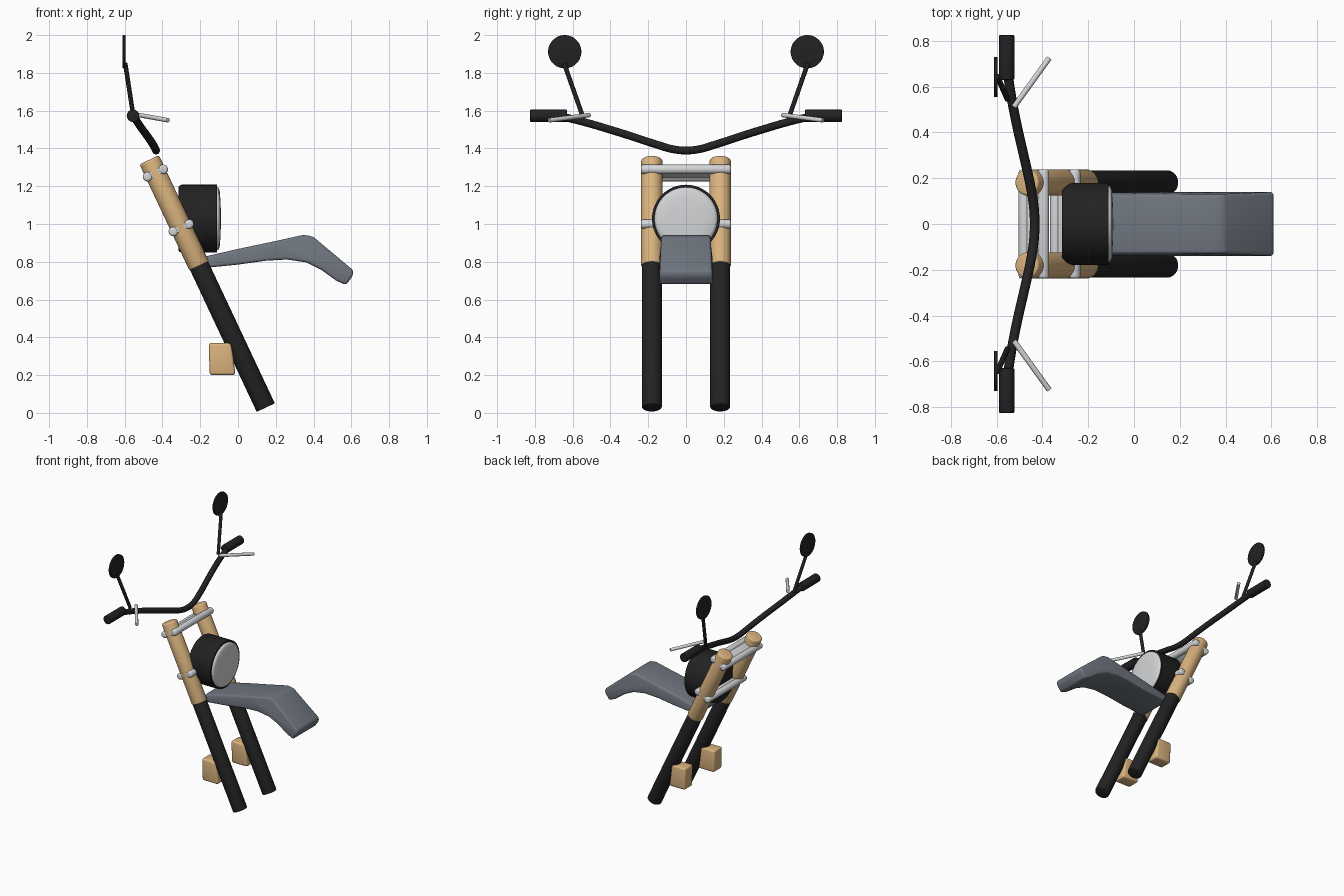
import bpy, bmesh, math
from mathutils import Vector, Matrix

if "Cube" in bpy.data.objects:
    bpy.data.objects.remove(bpy.data.objects["Cube"])


def material(name, rgb):
    m = bpy.data.materials.new(name)
    m.diffuse_color = (*rgb, 1)
    m.use_nodes = True
    m.node_tree.nodes["Principled BSDF"].inputs["Base Color"].default_value = m.diffuse_color
    return m


BLACK = material("black", (0.016, 0.016, 0.016))
TAN = material("tan", (0.70, 0.45, 0.21))
SILVER = material("silver", (0.66, 0.67, 0.68))
SLATE = material("slate grey", (0.16, 0.18, 0.215))


def finish(bm, name, mat, bevel=0, segments=3, angle=35):
    bmesh.ops.recalc_face_normals(bm, faces=bm.faces)
    me = bpy.data.meshes.new(name)
    bm.to_mesh(me)
    bm.free()
    me.materials.append(mat)
    ob = bpy.data.objects.new(name, me)
    bpy.context.collection.objects.link(ob)
    bpy.ops.object.select_all(action='DESELECT')
    ob.select_set(True)
    bpy.context.view_layer.objects.active = ob
    if bevel:
        mod = ob.modifiers.new("round_edges", 'BEVEL')
        mod.width = bevel
        mod.segments = segments
        mod.limit_method = 'ANGLE'
        mod.angle_limit = math.radians(30)
        bpy.ops.object.modifier_apply(modifier=mod.name)
    bpy.ops.object.shade_smooth_by_angle(angle=math.radians(angle))
    return ob


def rod(name, a, b, r, mat, bevel=0, sides=32):
    a, b = Vector(a), Vector(b)
    turn = (b - a).to_track_quat('Z', 'Y').to_matrix().to_4x4()
    bm = bmesh.new()
    bmesh.ops.create_cone(bm, cap_ends=True, segments=sides, radius1=r, radius2=r,
                          depth=(b - a).length,
                          matrix=Matrix.Translation((a + b) / 2) @ turn)
    return finish(bm, name, mat, bevel)


def box(name, centre, size, mat, bevel, tilt=0):
    bm = bmesh.new()
    bmesh.ops.create_cube(bm, size=1, matrix=Matrix.Translation(centre)
                          @ Matrix.Rotation(tilt, 4, 'Y') @ Matrix.Diagonal((*size, 1)))
    return finish(bm, name, mat, bevel)


def extrude(name, profile, half_width, mat, bevel):
    """Extrude an x-z outline along y; half_width(i) gives the width per point."""
    bm = bmesh.new()
    sides = [[bm.verts.new((x, s * half_width(i), z)) for i, (x, z) in enumerate(profile)]
             for s in (-1, 1)]
    n = len(profile)
    for side in sides:
        bm.faces.new(side)
    for i in range(n):
        j = (i + 1) % n
        bm.faces.new((sides[0][i], sides[0][j], sides[1][j], sides[1][i]))
    return finish(bm, name, mat, bevel)


# Raked fork axis
BOTTOM, TOP = Vector((0.147, 0, 0.028)), Vector((-0.47, 0, 1.34))
AXIS = (TOP - BOTTOM).normalized()
ACROSS = Vector((AXIS.z, 0, -AXIS.x))
RAKE = math.atan2(AXIS.x, AXIS.z)


def on_fork(z):
    return BOTTOM.lerp(TOP, (z - BOTTOM.z) / (TOP.z - BOTTOM.z))


for side, s in (("left", -1), ("right", 1)):
    off = Vector((0, s * 0.181, 0))
    # Fork tubes
    rod(side + "_lower_fork", BOTTOM + off, on_fork(0.79) + off, 0.053, BLACK, 0.006)
    rod(side + "_upper_fork", on_fork(0.775) + off, TOP + off, 0.057, TAN, 0.012)
    # Brake block beside the fork
    extrude(side + "_brake_block",
            [(-0.155, 0.37), (-0.15, 0.20), (-0.013, 0.20), (-0.035, 0.37)],
            lambda i: 0.05, TAN, 0.014).location.y = s * 0.181
    # Grip
    rod(side + "_grip", (-0.556, s * 0.63, 1.573), (-0.556, s * 0.825, 1.573),
        0.033, BLACK, 0.004)
    # Lever
    rod(side + "_lever", (-0.525, s * 0.51, 1.577), (-0.37, s * 0.725, 1.549),
        0.012, SILVER, 0.002, 16)
    # Mirror stem and head
    rod(side + "_mirror_stem", (-0.553, s * 0.545, 1.565), (-0.597, s * 0.645, 1.85),
        0.012, BLACK, 0, 16)
    rod(side + "_mirror", (-0.611, s * 0.642, 1.912), (-0.596, s * 0.642, 1.912),
        0.088, BLACK, 0.003, 48)

# Clamps: a plate with a thick rounded bar along each edge
for name, z in (("upper", 1.27), ("lower", 0.98)):
    c = on_fork(z)
    box(name + "_clamp_plate", c, (0.11, 0.47, 0.032), SILVER, 0.006, RAKE)
    for edge, s in (("front", -1), ("rear", 1)):
        p = c + ACROSS * s * 0.046
        rod(f"{name}_clamp_{edge}_bar", p - Vector((0, 0.238, 0)),
            p + Vector((0, 0.238, 0)), 0.025, SILVER, 0.012, 24)

# Handlebar swept along a smooth curve
half = [(-0.437, 0.07, 1.396), (-0.449, 0.15, 1.419), (-0.484, 0.31, 1.471),
        (-0.507, 0.41, 1.502), (-0.533, 0.54, 1.54), (-0.552, 0.66, 1.57)]
path = [(x, -y, z) for x, y, z in reversed(half)] + [(-0.434, 0, 1.389)] + half
cu = bpy.data.curves.new("handlebar", 'CURVE')
cu.dimensions = '3D'
cu.bevel_depth = 0.021
cu.bevel_resolution = 5
cu.use_fill_caps = True
sp = cu.splines.new('BEZIER')
sp.bezier_points.add(len(path) - 1)
for bp, co in zip(sp.bezier_points, path):
    bp.co = co
    bp.handle_left_type = bp.handle_right_type = 'AUTO'
sp.resolution_u = 6
cu.materials.append(BLACK)
bar = bpy.data.objects.new("handlebar", cu)
bpy.context.collection.objects.link(bar)


def lathe(name, profile, centre_z, mat, angle=35):
    """Revolve (x, radius) points about a horizontal x axis."""
    bm = bmesh.new()
    vs = [bm.verts.new((x, 0, centre_z + r)) for x, r in profile]
    es = [bm.edges.new(e) for e in zip(vs, vs[1:])]
    bmesh.ops.spin(bm, geom=vs + es, cent=(0, 0, centre_z), axis=(1, 0, 0),
                   angle=math.tau, steps=48)
    bmesh.ops.remove_doubles(bm, verts=bm.verts, dist=1e-4)
    return finish(bm, name, mat, 0, 3, angle)


# Headlight shell and shallow lens
lathe("headlight_shell", [(-0.315, 0), (-0.315, 0.168), (-0.31, 0.175), (-0.30, 0.18),
                          (-0.112, 0.18), (-0.112, 0)], 1.028, BLACK, 50)
lathe("headlight_lens", [(-0.114, 0.167), (-0.104, 0.166), (-0.097, 0.15), (-0.093, 0.1),
                         (-0.091, 0.05), (-0.09, 0)], 1.028, SILVER, 80)

# Kicked-down seat, narrower along its top
seat = [(-0.2, 0.822), (0.0, 0.868), (0.2, 0.91), (0.345, 0.942), (0.395, 0.935),
        (0.61, 0.755), (0.608, 0.725), (0.572, 0.677), (0.52, 0.70), (0.44, 0.758),
        (0.36, 0.797), (0.26, 0.812), (0.15, 0.806), (0.0, 0.785), (-0.2, 0.765)]
extrude("seat", seat, lambda i: 0.13 if i < 5 else 0.14, SLATE, 0.014)
